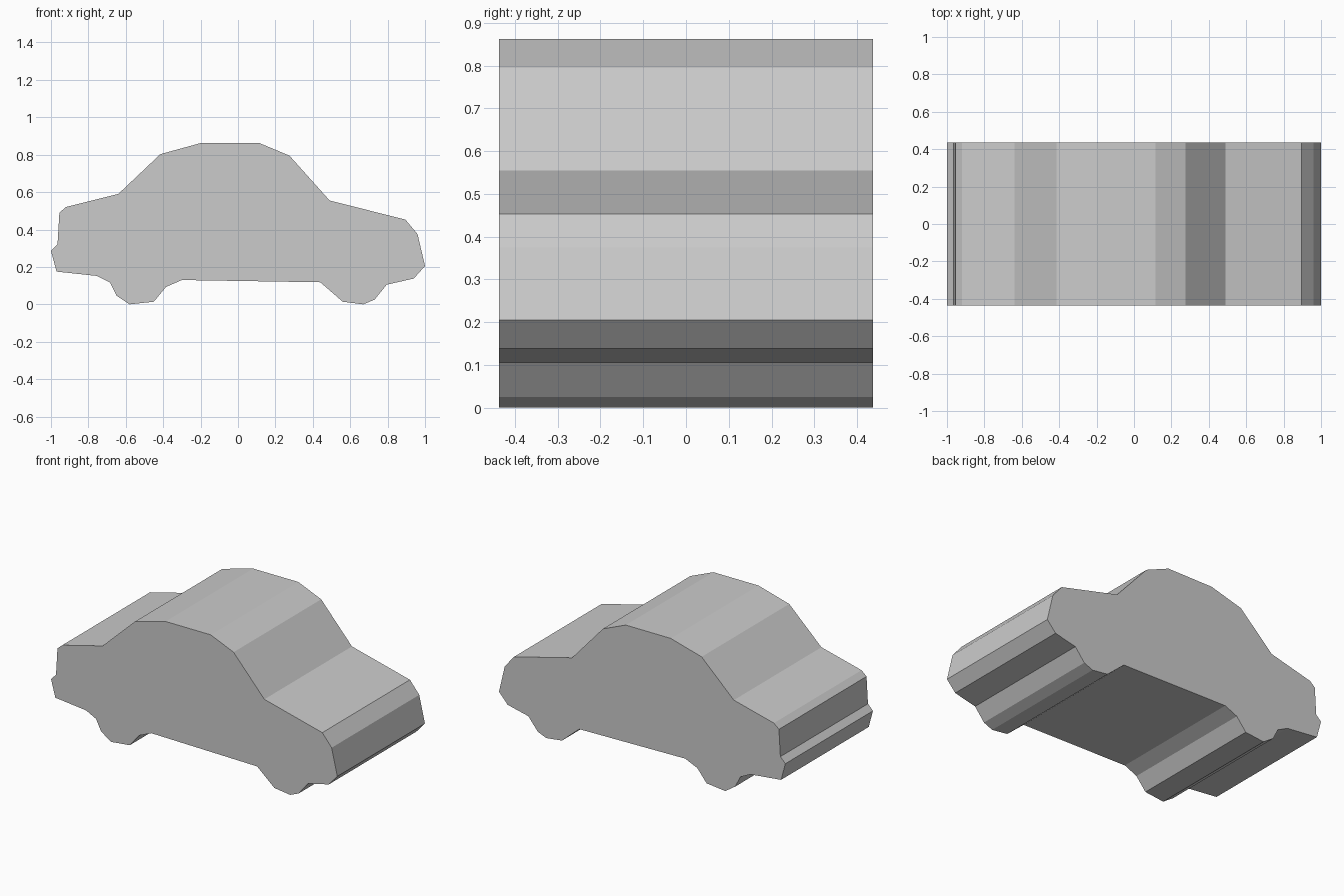
import bpy
import bmesh

if "Cube" in bpy.data.objects:
    bpy.data.objects.remove(bpy.data.objects["Cube"])

HALF_WIDTH = 0.437

# Side silhouette of the car (x, z), clockwise from the rear bumper tip
PROFILE = [
    (-1.0, 0.285), (-0.965, 0.32), (-0.955, 0.49), (-0.92, 0.52),     # rear bumper, tail
    (-0.64, 0.59), (-0.415, 0.803), (-0.2, 0.862), (0.115, 0.862),    # boot, rear window, roof
    (0.275, 0.795), (0.49, 0.555), (0.895, 0.453), (0.96, 0.375),     # windscreen, bonnet
    (1.0, 0.205), (0.94, 0.138), (0.795, 0.105),                      # nose, front bumper
    (0.73, 0.025), (0.67, 0.0), (0.56, 0.014), (0.44, 0.118),         # front wheel
    (-0.3, 0.13), (-0.385, 0.093), (-0.45, 0.014), (-0.58, 0.0),      # floor, rear wheel
    (-0.65, 0.047), (-0.685, 0.117), (-0.755, 0.152), (-0.97, 0.175),
]

grey = bpy.data.materials.new("light_grey")
grey.diffuse_color = (0.6, 0.6, 0.6, 1)
grey.use_nodes = True
grey.node_tree.nodes["Principled BSDF"].inputs["Base Color"].default_value = grey.diffuse_color

# Extrude the silhouette across the full width
bm = bmesh.new()
side = bm.faces.new([bm.verts.new((x, -HALF_WIDTH, z)) for x, z in PROFILE])
extruded = bmesh.ops.extrude_face_region(bm, geom=[side], use_keep_orig=True)
bmesh.ops.translate(bm, vec=(0, 2 * HALF_WIDTH, 0),
                    verts=[v for v in extruded["geom"] if isinstance(v, bmesh.types.BMVert)])
bmesh.ops.recalc_face_normals(bm, faces=bm.faces)

mesh = bpy.data.meshes.new("car_body")
bm.to_mesh(mesh)
bm.free()
mesh.materials.append(grey)
body = bpy.data.objects.new("car_body", mesh)
bpy.context.collection.objects.link(body)
